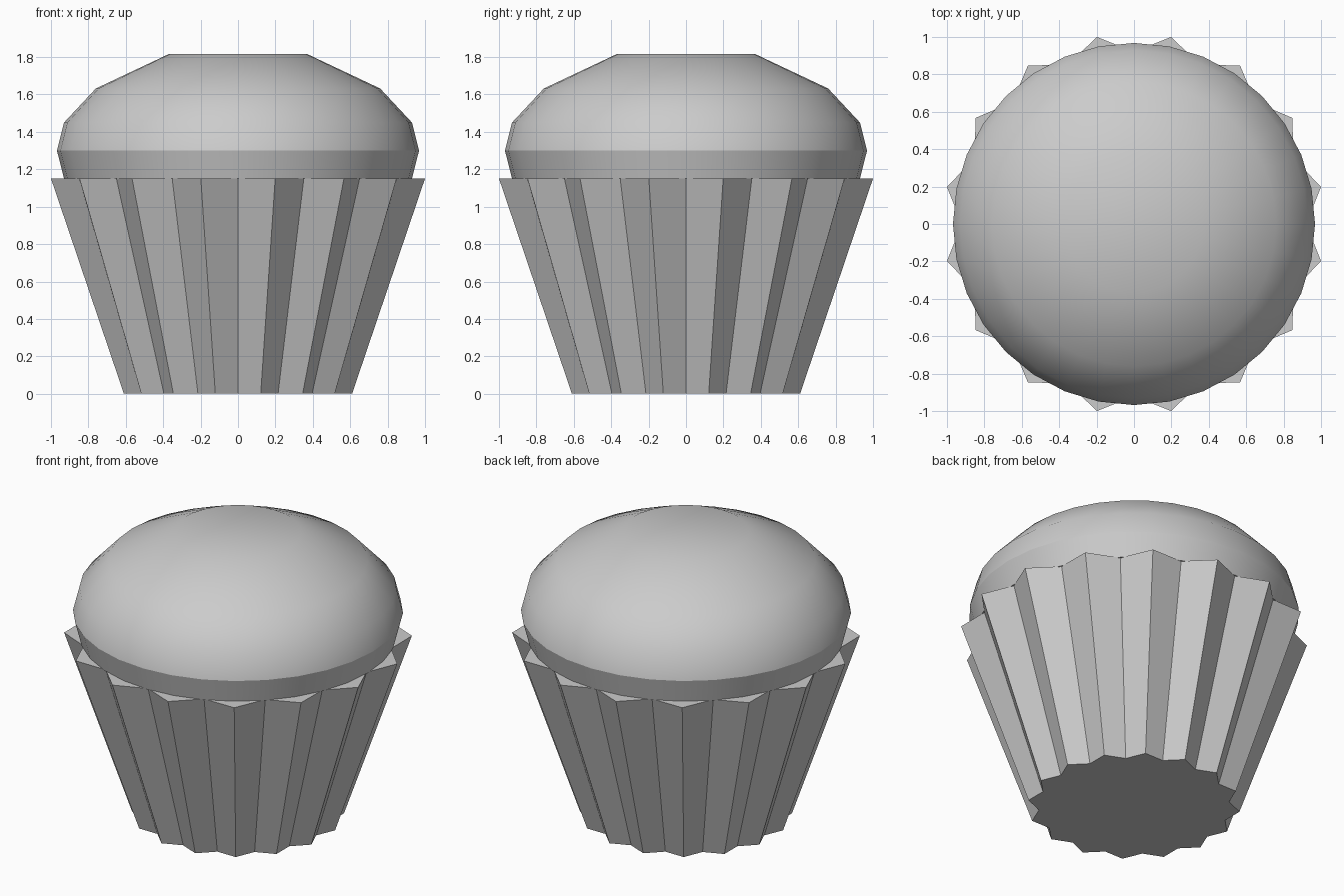
import bpy, bmesh, math

if "Cube" in bpy.data.objects:
    bpy.data.objects.remove(bpy.data.objects["Cube"], do_unlink=True)

GREY = (0.6, 0.6, 0.6, 1.0)
mat = bpy.data.materials.new("plain grey")
mat.use_nodes = True
mat.diffuse_color = GREY
mat.node_tree.nodes["Principled BSDF"].inputs["Base Color"].default_value = GREY


def ring(bm, count, z, radius):
    """Closed ring of vertices; radius is a function of the vertex index."""
    step = 2 * math.pi / count
    return [bm.verts.new((radius(i) * math.cos(i * step),
                          radius(i) * math.sin(i * step), z)) for i in range(count)]


def loft(bm, rings):
    """Join neighbouring rings with quads and cap both ends."""
    for low, high in zip(rings, rings[1:]):
        n = len(low)
        for i in range(n):
            j = (i + 1) % n
            bm.faces.new((low[i], low[j], high[j], high[i]))
    bm.faces.new(rings[0][::-1])
    bm.faces.new(rings[-1])


def finish(bm, name):
    mesh = bpy.data.meshes.new(name)
    bm.to_mesh(mesh)
    bm.free()
    mesh.materials.append(mat)
    obj = bpy.data.objects.new(name, mesh)
    bpy.context.collection.objects.link(obj)
    return obj


# Pleated paper cup: even vertices are valleys, odd vertices are ridges
bm = bmesh.new()
cup = [ring(bm, 32, z, lambda i, v=valley, r=ridge: r if i % 2 else v)
       for z, valley, ridge in ((0, 0.56, 0.622), (1.152, 0.92, 1.02))]
loft(bm, cup)
finish(bm, "paper_cup")

# Cake top: smooth dome with a crisp rim at its widest ring
PROFILE = ((1.15, 0.93), (1.30, 0.968), (1.45, 0.93), (1.632, 0.76), (1.816, 0.37))
RIM = 1
bm = bmesh.new()
dome = [ring(bm, 32, z, lambda i, r=r: r) for z, r in PROFILE]
loft(bm, dome)
for face in bm.faces:
    face.smooth = True
for edge in bm.edges:
    if all(v in dome[RIM] or v in dome[0] for v in edge.verts):
        same_ring = abs(edge.verts[0].co.z - edge.verts[1].co.z) < 0.001
        edge.smooth = not same_ring
finish(bm, "cake_top")
